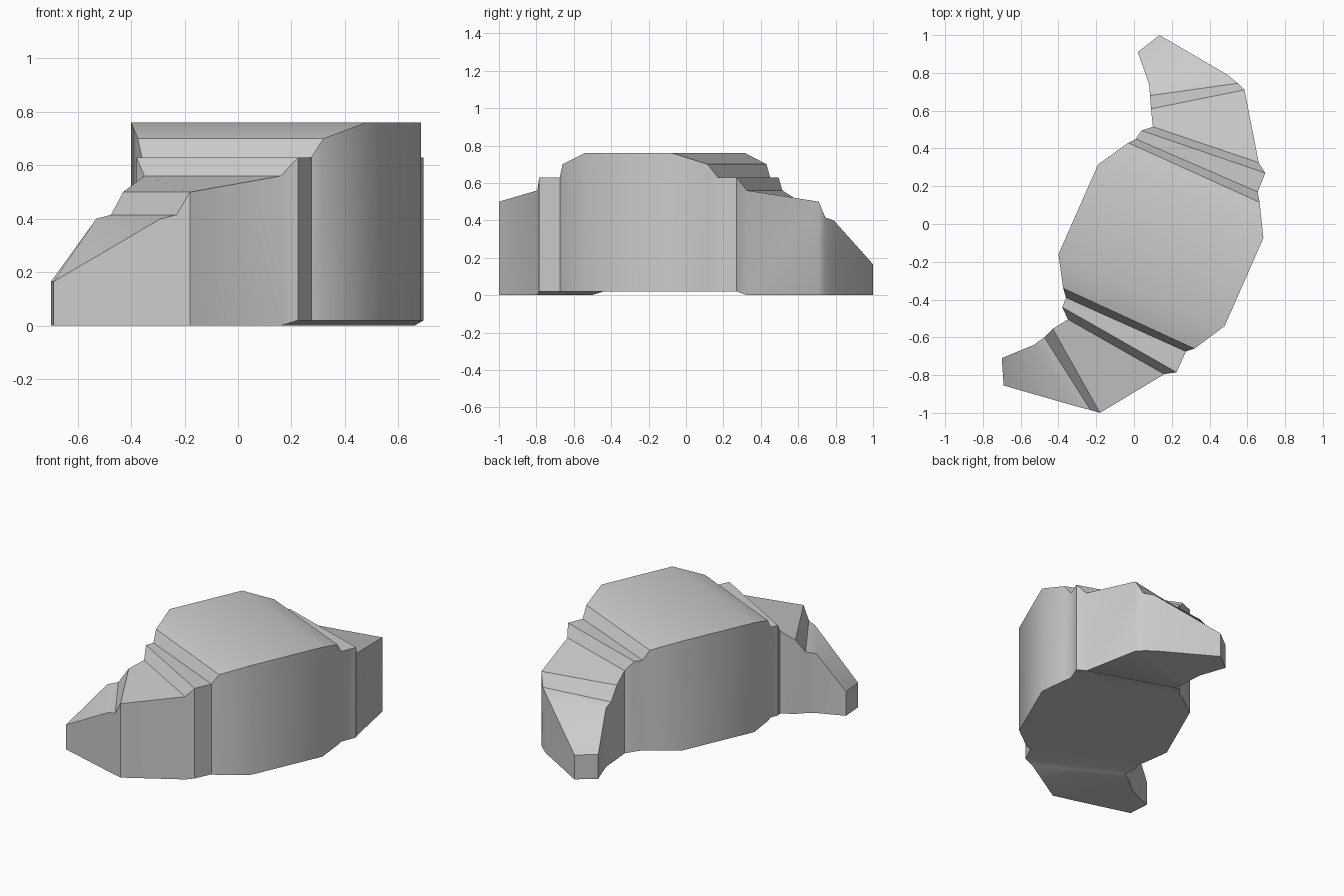
import bpy
import bmesh
import math

if "Cube" in bpy.data.objects:
    bpy.data.objects.remove(bpy.data.objects["Cube"], do_unlink=True)

# Heights shared by the front and rear halves
TIP, LEDGE, NOTCH, SHOULDER = 0.165, 0.40, 0.415, 0.50
STEP, COLLAR, RIM, ROOF = 0.56, 0.63, 0.70, 0.76
LEVELS = [TIP, LEDGE, NOTCH, SHOULDER, STEP, COLLAR, COLLAR, RIM, ROOF]
GROUND, BODY_FLOOR = 0.0, 0.02

# Cross sections as (right side xy, left side xy), each from tip to body
FRONT_ARM = [
    ((-0.70, -0.71), (-0.69, -0.855)),
    ((-0.53, -0.64), (-0.29, -0.97)),
    ((-0.475, -0.60), (-0.23, -0.985)),
    ((-0.43, -0.555), (-0.18, -1.0)),
    ((-0.35, -0.505), (0.16, -0.795)),
    ((-0.38, -0.44), (0.225, -0.785)),
    ((-0.36, -0.39), (0.275, -0.675)),
    ((-0.375, -0.34), (0.32, -0.66)),
    ((-0.40, -0.16), (0.48, -0.54)),
]
REAR_ARM = [
    ((0.02, 0.91), (0.135, 1.0)),
    ((0.08, 0.74), (0.495, 0.79)),
    ((0.085, 0.68), (0.55, 0.745)),
    ((0.09, 0.61), (0.585, 0.71)),
    ((0.10, 0.515), (0.66, 0.325)),
    ((0.04, 0.495), (0.695, 0.27)),
    ((0.01, 0.45), (0.655, 0.17)),
    ((-0.03, 0.43), (0.665, 0.115)),
    ((-0.19, 0.315), (0.685, -0.075)),
]


def make_material(name, colour):
    mat = bpy.data.materials.new(name)
    mat.use_nodes = True
    mat.diffuse_color = colour
    for node in mat.node_tree.nodes:
        if node.type == 'BSDF_PRINCIPLED':
            node.inputs["Base Color"].default_value = colour
    return mat


def section_ring(bm, pair, top):
    """Four corners of one upright cross section."""
    right, left = pair
    floor = BODY_FLOOR if top >= COLLAR else GROUND
    corners = [(right, floor), (left, floor), (left, top), (right, top)]
    return [bm.verts.new((xy[0], xy[1], z)) for xy, z in corners]


def loft(name, sections, material):
    """Skin a closed hull through a row of cross sections."""
    bm = bmesh.new()
    rings = [section_ring(bm, pair, top) for pair, top in sections]
    for a, b in zip(rings, rings[1:]):
        for i in range(len(a)):
            j = (i + 1) % len(a)
            bm.faces.new((a[i], a[j], b[j], b[i]))
    bm.faces.new(rings[0])
    bm.faces.new(rings[-1])
    bmesh.ops.recalc_face_normals(bm, faces=bm.faces[:])
    mesh = bpy.data.meshes.new(name)
    bm.to_mesh(mesh)
    bm.free()
    mesh.materials.append(material)
    obj = bpy.data.objects.new(name, mesh)
    bpy.context.collection.objects.link(obj)
    return obj


# Stepped hull: front arm, raised body, then the rear arm back down to its tip
grey = make_material("light_grey", (0.6, 0.6, 0.6, 1.0))
front = list(zip(FRONT_ARM, LEVELS))
rear = list(zip(REAR_ARM, LEVELS))
hull = loft("stepped_hull", front + rear[::-1], grey)

# Soft shading on the body, crisp steps
bpy.ops.object.select_all(action='DESELECT')
hull.select_set(True)
bpy.context.view_layer.objects.active = hull
bpy.ops.object.shade_smooth_by_angle(angle=math.radians(40))
